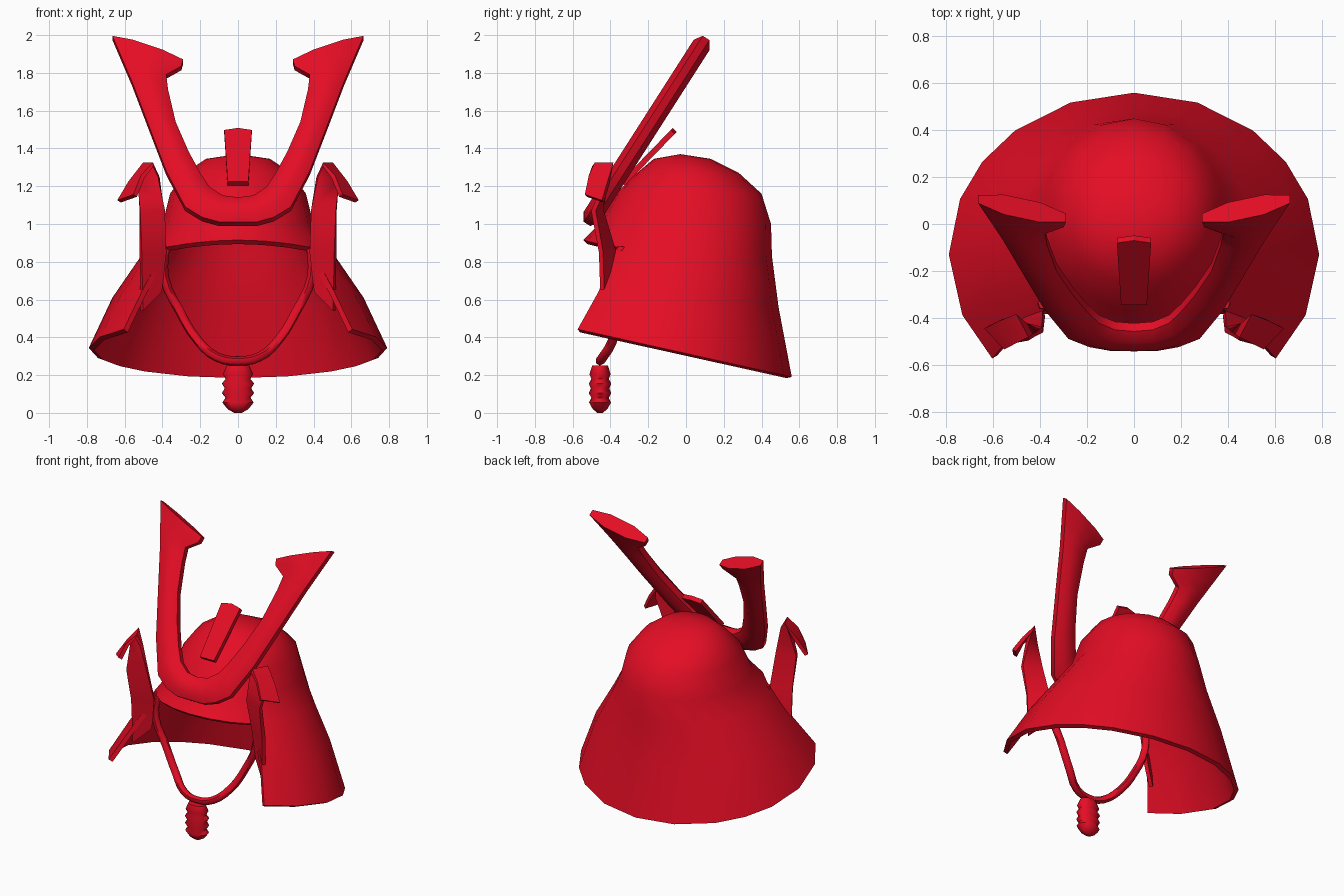
import bpy, bmesh
from math import sin, cos, pi, radians
from mathutils import Vector

cube = bpy.data.objects.get("Cube")
if cube:
    bpy.data.objects.remove(cube, do_unlink=True)

# One lacquer colour for everything
red = bpy.data.materials.new("red_lacquer")
red.use_nodes = True
red.diffuse_color = (0.78, 0.004, 0.018, 1)
red.node_tree.nodes["Principled BSDF"].inputs["Base Color"].default_value = red.diffuse_color


def activate(obj):
    bpy.ops.object.select_all(action='DESELECT')
    obj.select_set(True)
    bpy.context.view_layer.objects.active = obj


def finish(name, bm, thickness=0, angle=40, offset=-1):
    """Turn a bmesh into a named object, with optional wall thickness."""
    mesh = bpy.data.meshes.new(name)
    bm.to_mesh(mesh)
    bm.free()
    mesh.materials.append(red)
    obj = bpy.data.objects.new(name, mesh)
    bpy.context.collection.objects.link(obj)
    activate(obj)
    if thickness:
        mod = obj.modifiers.new("wall", 'SOLIDIFY')
        mod.thickness, mod.offset = thickness, offset
        bpy.ops.object.modifier_apply(modifier=mod.name)
    bpy.ops.object.shade_smooth_by_angle(angle=radians(angle))
    return obj


def loft(rings, closed=True, caps=True):
    """Skin a list of equal-length point rings."""
    bm = bmesh.new()
    rows = [[bm.verts.new(p) for p in ring] for ring in rings]
    n = len(rows[0])
    for a, b in zip(rows, rows[1:]):
        for j in range(n if closed else n - 1):
            k = (j + 1) % n
            bm.faces.new((a[j], b[j], b[k], a[k]))
    if closed and caps:
        bm.faces.new(rows[0])
        bm.faces.new(rows[-1])
    bmesh.ops.recalc_face_normals(bm, faces=bm.faces)
    return bm


# Helmet shell: full bowl rings, then neck guard rings open at the face
half = [0, 16, 33, 50, 68, 90, 110, 125, 140, 160, 180]
angles = [radians(a) for a in half + [360 - a for a in half[-2:0:-1]]]
shell_rings = [  # half width, centre y, half depth, height by (cos, y)
    (0.17, -0.02, 0.15, lambda c, y: 1.345),
    (0.28, 0.01, 0.27, lambda c, y: 1.27),
    (0.36, 0.015, 0.385, lambda c, y: 1.16),
    (0.40, -0.005, 0.455, lambda c, y: 1.0),
    (0.50, -0.045, 0.50, lambda c, y: 0.85 + 0.065 * max(c, 0) ** 2 + 0.02 * min(c, 0)),
    (0.665, -0.09, 0.58, lambda c, y: 0.61 + 0.05 * c),
    (0.79, -0.13, 0.69, lambda c, y: 0.19 + (0.56 - y) * 0.223),
]
bm = bmesh.new()
rows = []
for rx, yc, ry, height in shell_rings:
    row = []
    for a in angles:
        y = yc - ry * cos(a)
        row.append(bm.verts.new((rx * sin(a), y, height(cos(a), y))))
    rows.append(row)
n = len(angles)
crown = bm.verts.new((0, -0.03, 1.37))
for j in range(n):
    bm.faces.new((crown, rows[0][j], rows[0][(j + 1) % n]))
for i, (a, b) in enumerate(zip(rows, rows[1:])):
    for j in range(n):
        k = (j + 1) % n
        if i < 4 or 3 <= j < n - 3:
            bm.faces.new((a[j], b[j], b[k], a[k]))
loose = [v for v in bm.verts if not v.link_faces]
bmesh.ops.delete(bm, geom=loose, context='VERTS')
finish("helmet_shell", bm, 0.03, 50)

# Horn crest: one U-shaped loft lying in a backward-leaning plane
stations = [  # outer x, z and inner x, z
    (0.10, 1.00, 0.08, 1.14), (0.19, 1.025, 0.15, 1.185), (0.28, 1.08, 0.20, 1.26),
    (0.38, 1.27, 0.26, 1.37), (0.48, 1.53, 0.33, 1.53), (0.56, 1.74, 0.37, 1.70),
    (0.59, 1.81, 0.38, 1.78), (0.62, 1.88, 0.30, 1.825), (0.665, 1.985, 0.29, 1.86),
]
mirrored = [(-a, b, -c, d) for a, b, c, d in reversed(stations)]
normal = Vector((0, -1, 0.64)).normalized()


def on_crest(x, z):
    return Vector((x, -0.14 + (z - 1.6) * 0.64, z))


sections = []
for ox, oz, ix, iz in mirrored + [(0, 1.0, 0, 1.13)] + stations:
    outer, inner = on_crest(ox, oz), on_crest(ix, iz)
    mid, reach = (outer + inner) / 2, (outer - inner) / 2
    ring = []
    for s in range(8):
        t = pi / 8 + s * pi / 4
        ring.append(mid + (reach * cos(t) + normal * 0.05 * sin(t)) / cos(pi / 8))
    sections.append(ring)
finish("horn_crest", loft(sections), angle=50)

# Front plate: tapered slat with a peaked top
outline = [(-0.055, 0), (0.055, 0), (0.073, 0.38), (0, 0.395), (-0.073, 0.38)]
along = Vector((0, 0.7, 0.72)).normalized()
face_dir = Vector((0, -0.72, 0.7)).normalized()
foot = Vector((0, -0.335, 1.215))
plate = [[foot + Vector((x, 0, 0)) + along * d + face_dir * h for x, d in outline]
         for h in (-0.015, 0.015)]
finish("front_plate", loft(plate), angle=20)

# Side flaps: ribbons rising from the cheeks and curling outward on top
inner_edge = [(0.41, -0.37, 0.64), (0.385, -0.38, 0.85), (0.39, -0.45, 1.08),
              (0.42, -0.47, 1.25), (0.45, -0.49, 1.315), (0.505, -0.51, 1.25),
              (0.545, -0.53, 1.15)]
outer_edge = [(0.51, -0.44, 0.54), (0.515, -0.45, 0.85), (0.52, -0.49, 1.07),
              (0.53, -0.42, 1.23), (0.50, -0.39, 1.315), (0.57, -0.41, 1.22),
              (0.63, -0.44, 1.12)]
for side, sx in (("left", 1), ("right", -1)):
    ribbon = [[(p[0] * sx, p[1], p[2]) for p in pair] for pair in zip(inner_edge, outer_edge)]
    finish(side + "_flap", loft(ribbon, closed=False), 0.025, 50, 0)

# Chin cord: a round cord hanging in a loop below the brow
cord_half = [(0.385, -0.34, 0.88), (0.39, -0.36, 0.72), (0.31, -0.36, 0.54),
             (0.21, -0.39, 0.38), (0.11, -0.44, 0.295)]
cord_path = [(-x, y, z) for x, y, z in cord_half] + [(0, -0.455, 0.275)] + cord_half[::-1]
curve = bpy.data.curves.new("chin_cord", 'CURVE')
curve.dimensions = '3D'
curve.bevel_depth, curve.bevel_resolution, curve.use_fill_caps = 0.025, 1, True
curve.resolution_u = 3
spline = curve.splines.new('BEZIER')
spline.bezier_points.add(len(cord_path) - 1)
for point, co in zip(spline.bezier_points, cord_path):
    point.co = co
    point.handle_left_type = point.handle_right_type = 'AUTO'
curve.materials.append(red)
cord = bpy.data.objects.new("chin_cord", curve)
bpy.context.collection.objects.link(cord)
activate(cord)
bpy.ops.object.convert(target='MESH')
bpy.ops.object.shade_smooth_by_angle(angle=radians(60))

# Tassel: ribbed lathe form, narrower front to back
profile = [(0.02, 0), (0.055, 0.02), (0.083, 0.055), (0.066, 0.08), (0.085, 0.105),
           (0.07, 0.13), (0.085, 0.155), (0.066, 0.18), (0.08, 0.205), (0.06, 0.25)]
turns = [2 * pi * s / 12 for s in range(12)]
tassel = [[(r * cos(t), -0.455 + r * 0.7 * sin(t), z) for t in turns] for r, z in profile]
finish("tassel", loft(tassel), angle=60)
